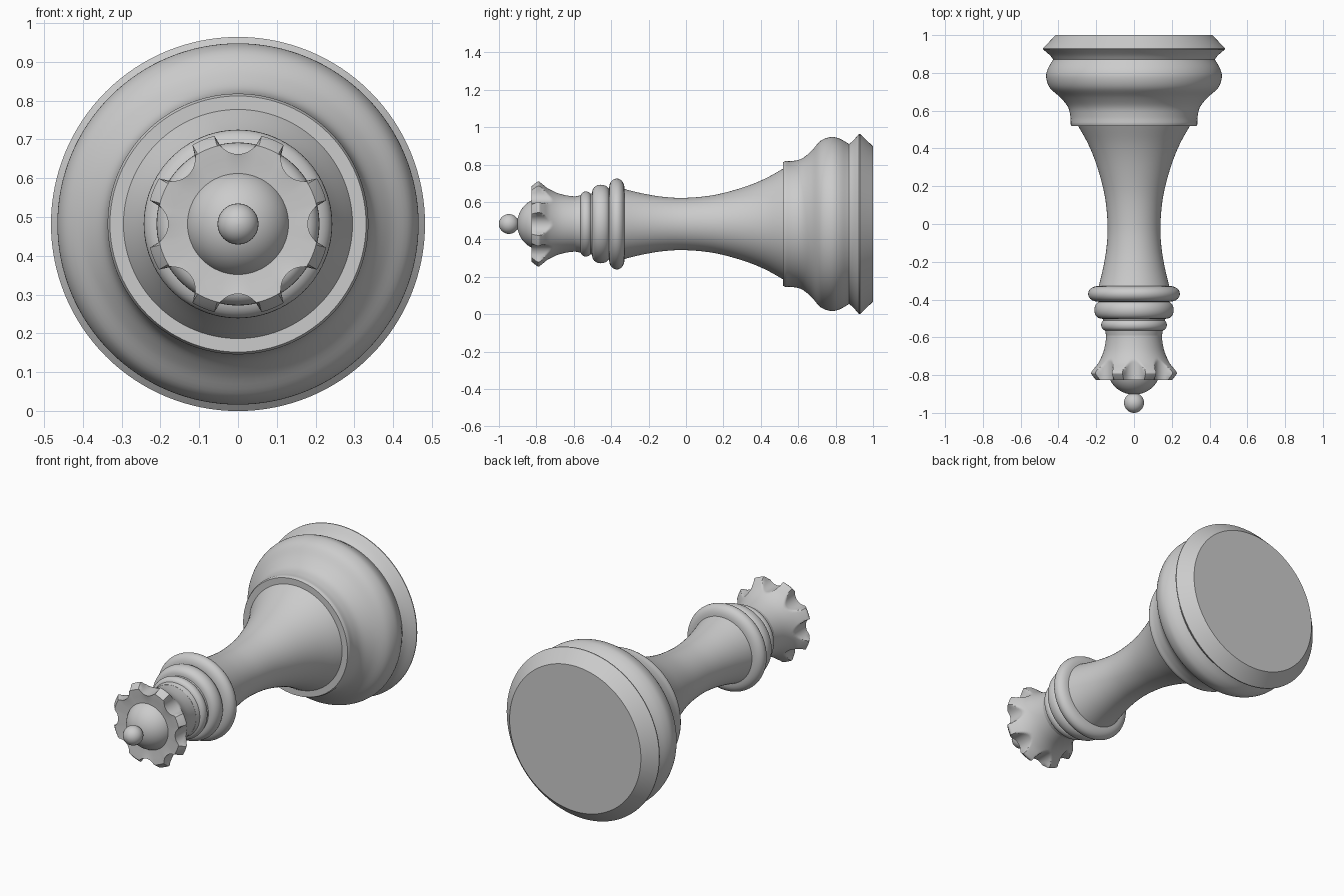
import bpy, bmesh, math
from mathutils import Vector

if "Cube" in bpy.data.objects:
    bpy.data.objects.remove(bpy.data.objects["Cube"])

ZC = 0.482  # height of the long axis; the piece lies along y


def smooth(pts, n=5):
    """Catmull-Rom curve through (y, r) points."""
    p = [Vector(q) for q in pts]
    p = [p[0] * 2 - p[1]] + p + [p[-1] * 2 - p[-2]]
    out = []
    for i in range(1, len(p) - 2):
        a, b, c, d = p[i - 1:i + 3]
        for k in range(n):
            t = k / n
            out.append(0.5 * (2 * b + (c - a) * t + (2 * a - 5 * b + 4 * c - d) * t * t
                              + (3 * b - a - 3 * c + d) * t ** 3))
    return [tuple(v) for v in out] + [tuple(pts[-1])]


def lathe(name, profile, segs=96, limit=None, angle=35):
    """Revolve a (y, r) profile round the long axis and cap both ends."""
    bm = bmesh.new()
    rings = []
    for y, r in profile:
        ring = []
        for i in range(segs):
            a = 2 * math.pi * i / segs
            q = min(r, limit(a)) if limit else r
            ring.append(bm.verts.new((q * math.sin(a), y, ZC + q * math.cos(a))))
        rings.append(ring)
    for lo, hi in zip(rings, rings[1:]):
        for i in range(segs):
            j = (i + 1) % segs
            bm.faces.new((lo[i], lo[j], hi[j], hi[i]))
    bm.faces.new(rings[0])
    bm.faces.new(rings[-1])
    bmesh.ops.remove_doubles(bm, verts=bm.verts, dist=1e-5)
    bmesh.ops.recalc_face_normals(bm, faces=bm.faces)
    me = bpy.data.meshes.new(name)
    bm.to_mesh(me)
    bm.free()
    ob = bpy.data.objects.new(name, me)
    bpy.context.collection.objects.link(ob)
    bpy.ops.object.select_all(action='DESELECT')
    ob.select_set(True)
    bpy.context.view_layer.objects.active = ob
    bpy.ops.object.shade_smooth_by_angle(angle=math.radians(angle))
    return ob


def bead(y0, y1, r_in, r_out, n=14):
    """Rounded ring section between y0 and y1."""
    return [((y0 + y1) / 2 - (y1 - y0) / 2 * math.cos(math.pi * k / n),
             r_in + (r_out - r_in) * math.sin(math.pi * k / n) ** 0.8) for k in range(n + 1)]


def notch(a):
    """Radius limit giving eight scooped flutes round the crown."""
    step = math.pi / 4
    d = (a + step / 2) % step - step / 2
    R, c = 0.237, 0.057
    s = c * c - (R * math.sin(d)) ** 2
    return R * math.cos(d) - math.sqrt(s) if s > 0 else 1.0


# Base: foot rim, bulge and step
base = [(1.0, 0.415), (0.93, 0.482)]
base += smooth([(0.925, 0.482), (0.895, 0.447), (0.872, 0.428)], 3)
base += smooth([(0.868, 0.43), (0.82, 0.457), (0.775, 0.465), (0.72, 0.445),
                (0.67, 0.39), (0.62, 0.35), (0.57, 0.337), (0.53, 0.336)])
base += [(0.518, 0.33), (0.518, 0.28)]
lathe("base", base, 128)

# Stem
lathe("stem", smooth([(0.53, 0.302), (0.42, 0.241), (0.3, 0.194), (0.15, 0.155), (0.0, 0.14),
                      (-0.12, 0.145), (-0.24, 0.165), (-0.36, 0.195)]))

# Collar rings
lathe("collar_large", bead(-0.412, -0.328, 0.18, 0.243))
lathe("collar_middle", bead(-0.502, -0.408, 0.165, 0.21))
lathe("collar_small", bead(-0.565, -0.505, 0.14, 0.174))
lathe("collar_core", [(-0.36, 0.185), (-0.43, 0.18), (-0.5, 0.165), (-0.59, 0.148)])

# Fluted crown
crown = smooth([(-0.55, 0.145), (-0.62, 0.15), (-0.68, 0.163), (-0.73, 0.187), (-0.765, 0.218),
                (-0.787, 0.235), (-0.803, 0.228)])
crown += [(-0.825, 0.208), (-0.822, 0.17), (-0.815, 0.12)]
lathe("crown", crown, 192, notch)

# Domed head and finial ball
lathe("dome", [(-0.77 - 0.133 * math.sin(t), 0.139 * math.cos(t))
               for t in [math.pi / 2 * k / 14 for k in range(14)]], 64)
lathe("finial_neck", [(-0.88, 0.04), (-0.902, 0.026), (-0.915, 0.03)], 32)
lathe("finial_ball", [(-0.947 - 0.053 * math.cos(t), max(0.053 * math.sin(t), 1e-3))
                      for t in [math.pi * k / 16 for k in range(17)]], 32)
